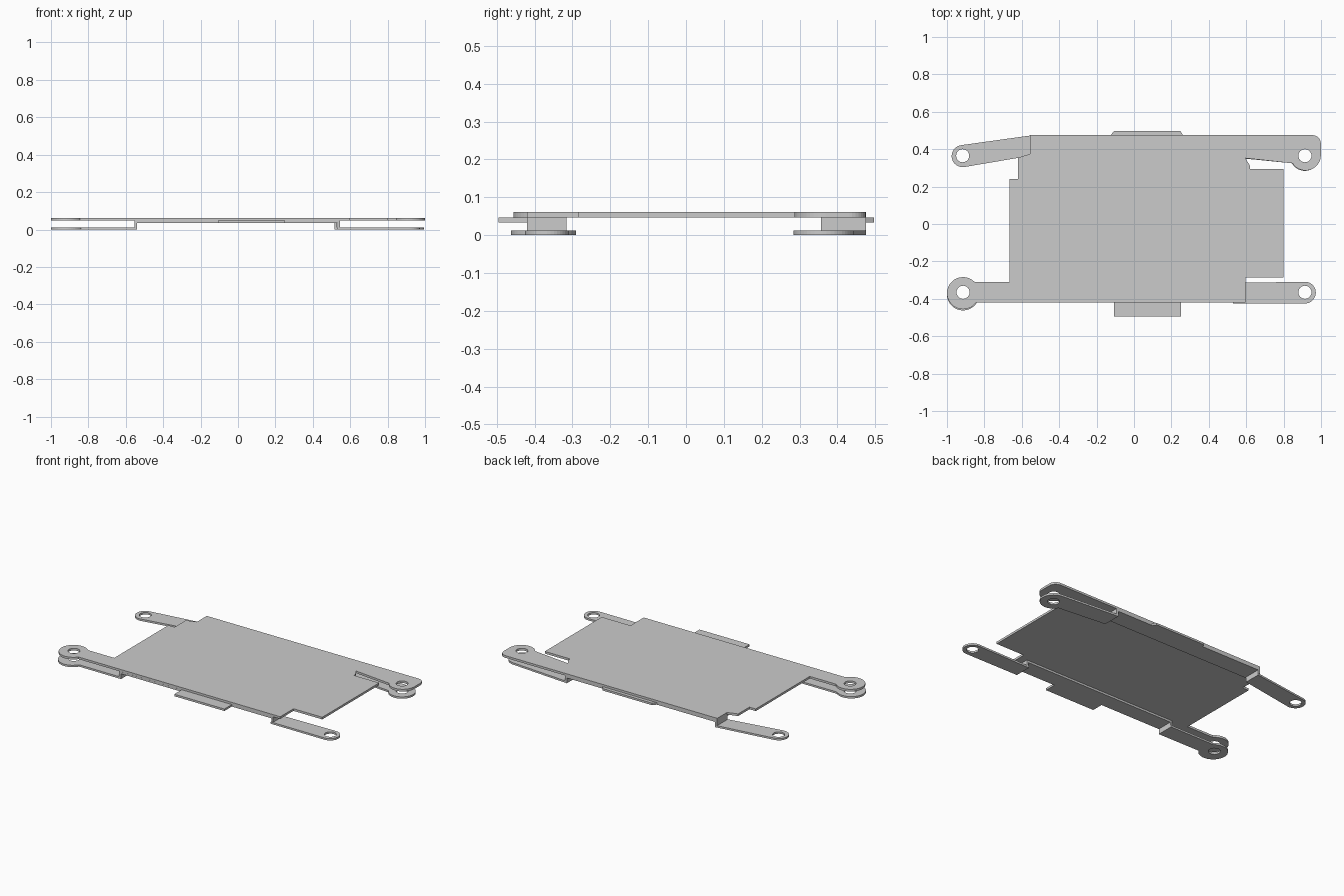
import bpy, bmesh
from math import cos, sin, radians

if "Cube" in bpy.data.objects:
    bpy.data.objects.remove(bpy.data.objects["Cube"])

LOW, STRIP, TOP = (0.0, 0.012), (0.034, 0.047), (0.047, 0.061)   # z ranges of the sheet layers
WEB = (0.012, 0.034)


def arc(cx, cy, r, a0, a1, n=20):
    return [(cx + r * cos(radians(a0 + (a1 - a0) * i / n)),
             cy + r * sin(radians(a0 + (a1 - a0) * i / n))) for i in range(n + 1)]


def rect(x0, x1, y0, y1):
    return [(x0, y0), (x1, y0), (x1, y1), (x0, y1)]


def hole(cx, cy, r=0.035):
    return arc(cx, cy, r, 0, 345, 23)


def sheet(name, layers):
    """Each layer is (z range, outline, *holes), cut as flat sheet metal."""
    bm = bmesh.new()
    for (z0, z1), *loops in layers:
        curve = bpy.data.curves.new("tmp", 'CURVE')
        curve.dimensions, curve.fill_mode = '2D', 'BOTH'
        curve.extrude = (z1 - z0) / 2
        for pts in loops:
            sp = curve.splines.new('POLY')
            sp.points.add(len(pts) - 1)
            for p, (x, y) in zip(sp.points, pts):
                p.co = (x, y, 0, 1)
            sp.use_cyclic_u, sp.use_smooth = True, False
        tmp = bpy.data.objects.new("tmp", curve)
        mesh = bpy.data.meshes.new_from_object(tmp)
        for v in mesh.vertices:
            v.co.z += (z0 + z1) / 2
        bm.from_mesh(mesh)
        bpy.data.objects.remove(tmp)
        bpy.data.curves.remove(curve)
        bpy.data.meshes.remove(mesh)
    bmesh.ops.remove_doubles(bm, verts=bm.verts, dist=1e-5)
    bmesh.ops.recalc_face_normals(bm, faces=bm.faces)
    for f in bm.faces:
        f.smooth = False
    me = bpy.data.meshes.new(name)
    bm.to_mesh(me)
    bm.free()
    ob = bpy.data.objects.new(name, me)
    bpy.context.collection.objects.link(ob)


# Pivot centres: front-left, front-right, back-left, back-right
FL, FR, BL, BR = (-0.914, -0.365), (0.914, -0.365), (-0.916, 0.365), (0.914, 0.365)

# Main plate with an eye lug at front-left and back-right
plate = [(-0.665, 0.24), (-0.665, -0.31), (-0.835, -0.31)]
plate += arc(FL[0], -0.37, 0.086, 45, 325, 36)
plate += [(0.595, -0.42), (0.595, -0.285), (0.8, -0.285), (0.8, 0.295),
          (0.62, 0.295), (0.62, 0.312), (0.595, 0.352), (0.842, 0.325)]
plate += arc(0.917, 0.368, 0.082, 212, 360)
plate += arc(0.954, 0.43, 0.045, 0, 90, 8)
plate += [(-0.555, 0.475), (-0.555, 0.375), (-0.62, 0.355), (-0.62, 0.24)]
sheet("main_plate", [(TOP, plate, hole(*FL), hole(*BR))])

# Front rail: strip under the plate, stepped down at both ends into lower arms
arm_fl = [(-0.54, -0.42), (-0.54, -0.31), (-0.835, -0.31)] + arc(FL[0], -0.376, 0.086, 50, 330, 36)
arm_fr = [(0.53, -0.315), (0.53, -0.424)] + arc(FR[0], -0.367, 0.058, -90, 90)
sheet("front_rail", [
    (STRIP, rect(-0.553, 0.545, -0.42, -0.315)),
    (WEB, rect(-0.553, -0.54, -0.42, -0.315)),
    (WEB, rect(0.532, 0.545, -0.42, -0.315)),
    (LOW, arm_fl, hole(*FL)),
    (LOW, arm_fr, hole(*FR))])

# Back rail: same construction with angled arms
arm_bl = [(-0.54, 0.367), (-0.54, 0.475)] + arc(BL[0], 0.363, 0.059, 98, 278)
arm_br = [(0.517, 0.475), (0.517, 0.357), (0.842, 0.325)] + arc(BR[0], 0.364, 0.08, 210, 443, 30)
sheet("back_rail", [
    (STRIP, rect(-0.553, 0.53, 0.357, 0.475)),
    (WEB, rect(-0.553, -0.54, 0.367, 0.475)),
    (WEB, rect(0.517, 0.53, 0.357, 0.475)),
    (LOW, arm_bl, hole(*BL)),
    (LOW, arm_br, hole(*BR))])

# Side tabs
sheet("front_tab", [(STRIP, rect(-0.107, 0.25, -0.495, -0.42))])
sheet("back_tab", [(STRIP, [(-0.125, 0.475), (0.262, 0.475), (0.248, 0.497), (-0.107, 0.497)])])
